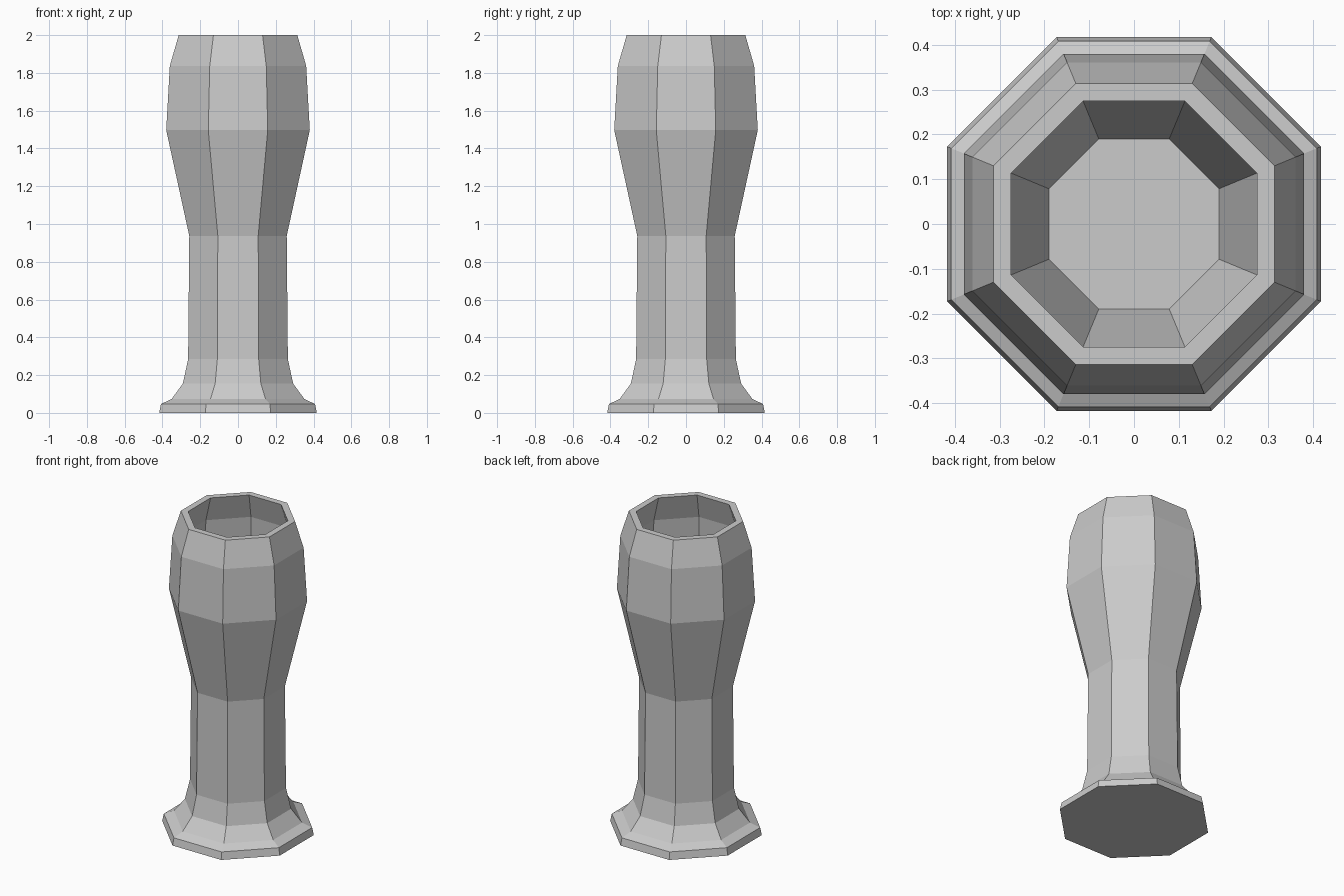
import bpy, bmesh, math

cube = bpy.data.objects.get("Cube")
if cube:
    bpy.data.objects.remove(cube, do_unlink=True)

SIDES = 8

# One flat grey for the whole vessel
grey = bpy.data.materials.new("plain_grey")
grey.use_nodes = True
colour = (0.6, 0.6, 0.6, 1.0)
grey.diffuse_color = colour
grey.node_tree.nodes["Principled BSDF"].inputs["Base Color"].default_value = colour

# Profile as (distance to flat side, height): foot, stem, bowl, rim, then inside
profile = [
    (0.417, 0.0), (0.408, 0.047), (0.352, 0.073), (0.292, 0.155),
    (0.264, 0.285), (0.258, 0.937), (0.380, 1.497), (0.361, 1.837),
    (0.314, 2.0), (0.274, 2.0), (0.321, 1.837), (0.340, 1.497), (0.190, 0.937),
]


def octagon(bm, flat, z):
    radius = flat / math.cos(math.pi / SIDES)
    angles = [(i + 0.5) * math.tau / SIDES for i in range(SIDES)]
    return [bm.verts.new((radius * math.cos(a), radius * math.sin(a), z)) for a in angles]


# Stack the rings, bridge them and close the underside and the bowl floor
bm = bmesh.new()
rings = [octagon(bm, flat, z) for flat, z in profile]
for low, high in zip(rings, rings[1:]):
    for i in range(SIDES):
        j = (i + 1) % SIDES
        bm.faces.new((low[i], low[j], high[j], high[i]))
bm.faces.new(rings[0][::-1])
bm.faces.new(rings[-1])

mesh = bpy.data.meshes.new("drinking_glass")
bm.to_mesh(mesh)
bm.free()
mesh.materials.append(grey)
glass = bpy.data.objects.new("drinking_glass", mesh)
bpy.context.collection.objects.link(glass)
